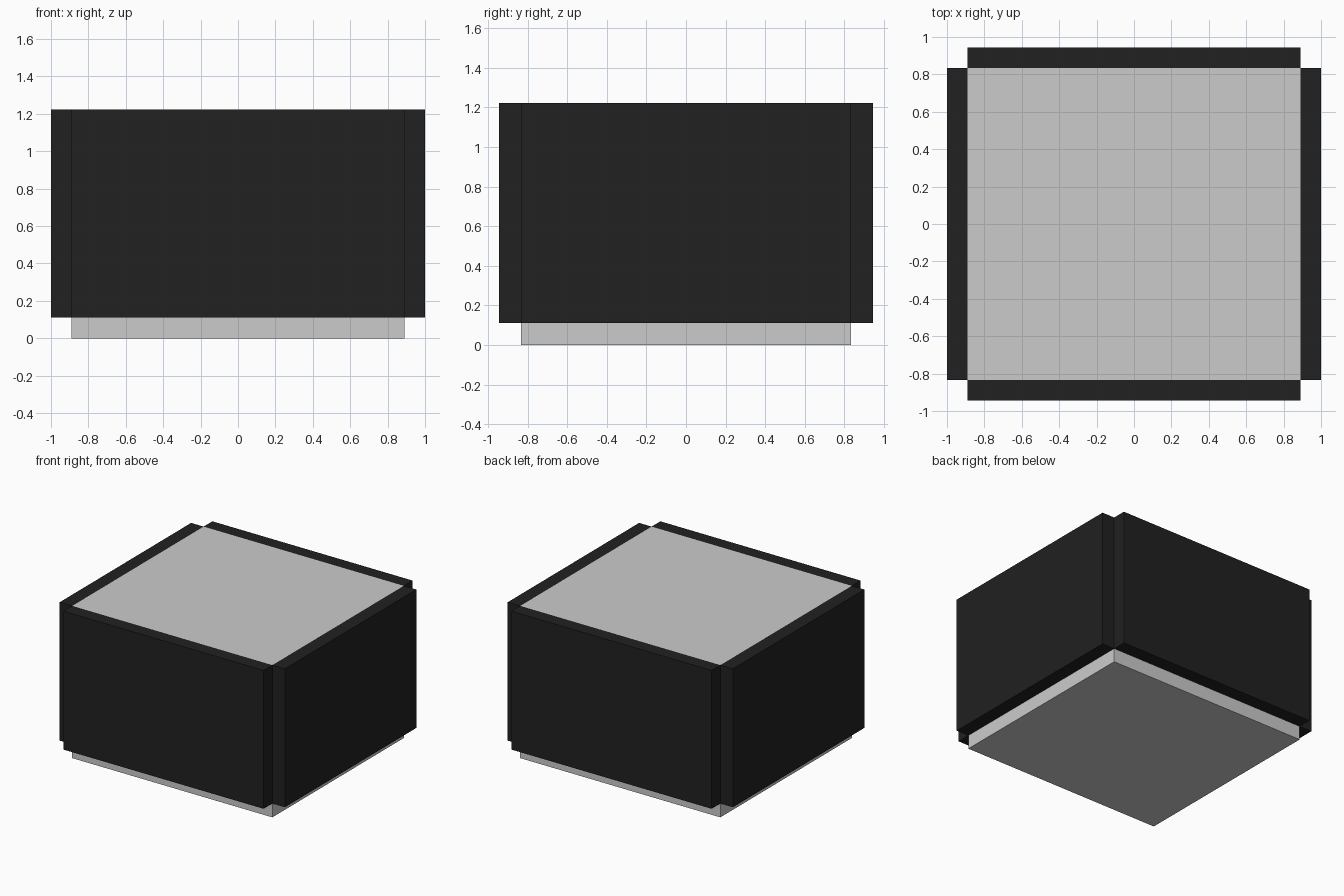
import bpy
from mathutils import Vector

if "Cube" in bpy.data.objects:
    bpy.data.objects.remove(bpy.data.objects["Cube"])

U = 1 / 9                      # panel thickness, the module of the design
HX, HY, TOP = 8 * U, 7.5 * U, 11 * U

black = bpy.data.materials.new("black")
black.diffuse_color = (0.015, 0.015, 0.015, 1)
black.use_nodes = True
black.node_tree.nodes["Principled BSDF"].inputs["Base Color"].default_value = black.diffuse_color


def box(name, lo, hi, mat=None):
    lo, hi = Vector(lo), Vector(hi)
    bpy.ops.mesh.primitive_cube_add(size=1, location=(lo + hi) / 2)
    ob = bpy.context.object
    ob.name = name
    ob.scale = hi - lo
    bpy.ops.object.transform_apply(location=False, rotation=False, scale=True)
    if mat:
        ob.data.materials.append(mat)
    return ob


# Grey central block
box("core_block", (-HX, -HY, 0), (HX, HY, TOP))

# Black cladding panels, raised one module above the ground, open at the corners
for side, y in (("front", -HY - U), ("back", HY)):
    box(side + "_panel", (-HX, y, U), (HX, y + U, TOP), black)
for side, x in (("left", -HX - U), ("right", HX)):
    box(side + "_panel", (x, -HY, U), (x + U, HY, TOP), black)
